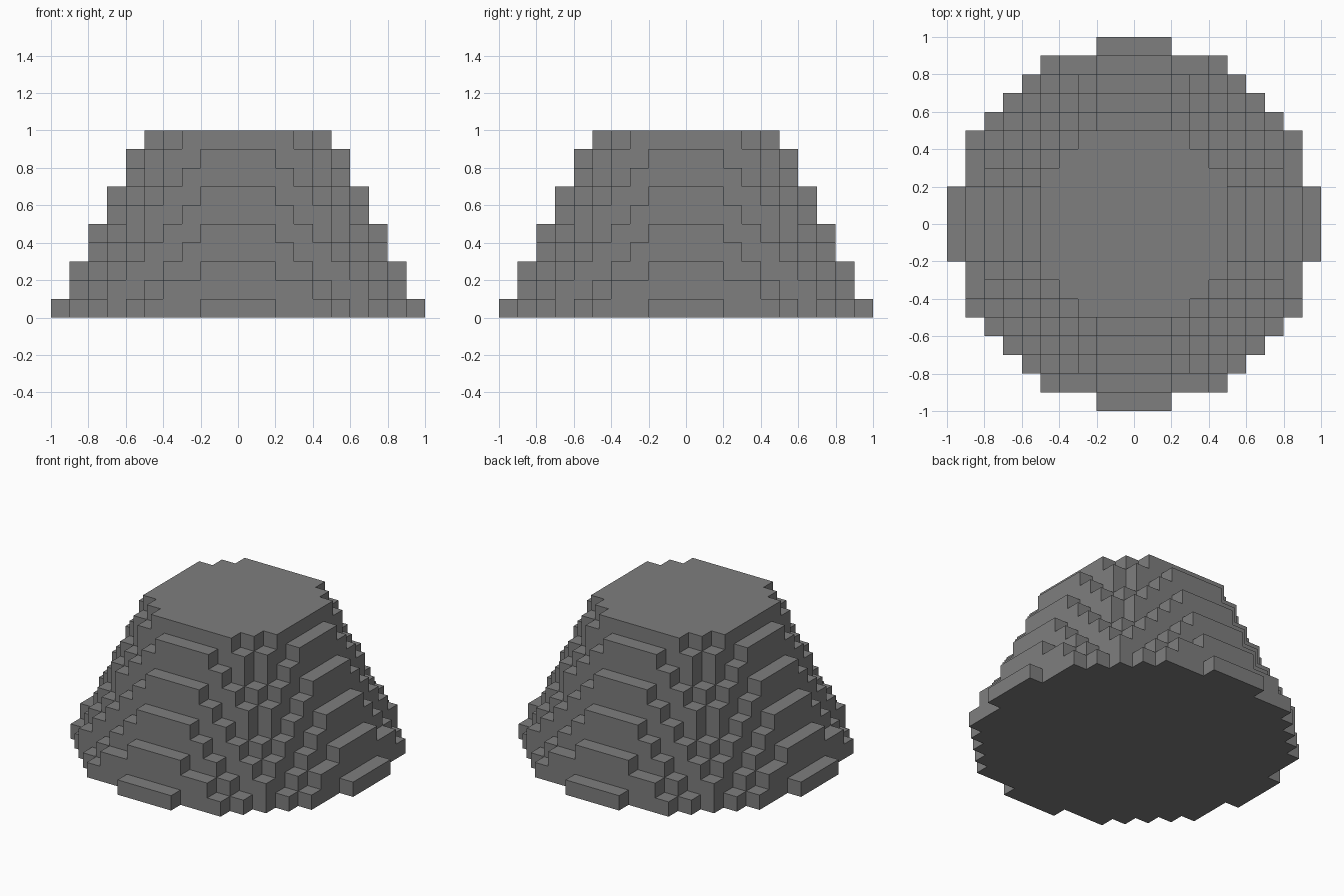
import bpy
import bmesh
from mathutils import Vector

cube = bpy.data.objects.get("Cube")
if cube:
    bpy.data.objects.remove(cube, do_unlink=True)

CELL = 0.1
LAYERS = 10
BASE_RADIUS = 9.72
SHRINK = 0.5

# Stone material
stone = bpy.data.materials.new("stone_grey")
stone.use_nodes = True
grey = (0.21, 0.21, 0.21, 1)
stone.diffuse_color = grey
stone.node_tree.nodes["Principled BSDF"].inputs["Base Color"].default_value = grey


def filled(x, y, z):
    """True when a block lies inside the tapering round mound."""
    if not 0 <= z < LAYERS:
        return False
    radius = BASE_RADIUS - SHRINK * z
    return (x + 0.5) ** 2 + (y + 0.5) ** 2 < radius ** 2


# Outer skin of the stepped mound: one square per exposed block side
bm = bmesh.new()
axes = [Vector((1, 0, 0)), Vector((0, 1, 0)), Vector((0, 0, 1))]
for z in range(LAYERS):
    for x in range(-10, 10):
        for y in range(-10, 10):
            if not filled(x, y, z):
                continue
            centre = Vector((x + 0.5, y + 0.5, z + 0.5))
            for i, axis in enumerate(axes):
                for sign in (-1, 1):
                    n = axis * sign
                    if filled(x + int(n.x), y + int(n.y), z + int(n.z)):
                        continue
                    u = axes[(i + 1) % 3] * 0.5
                    v = axes[(i + 2) % 3] * 0.5 * sign
                    c = centre + n * 0.5
                    corners = (c - u - v, c + u - v, c + u + v, c - u + v)
                    bm.faces.new([bm.verts.new(p * CELL) for p in corners])

# Weld the squares and merge flat areas
bmesh.ops.remove_doubles(bm, verts=bm.verts[:], dist=0.001)
bmesh.ops.dissolve_limit(bm, angle_limit=0.01, verts=bm.verts[:], edges=bm.edges[:])

mesh = bpy.data.meshes.new("stepped_mound")
bm.to_mesh(mesh)
bm.free()
mesh.materials.append(stone)
mound = bpy.data.objects.new("stepped_mound", mesh)
bpy.context.collection.objects.link(mound)
